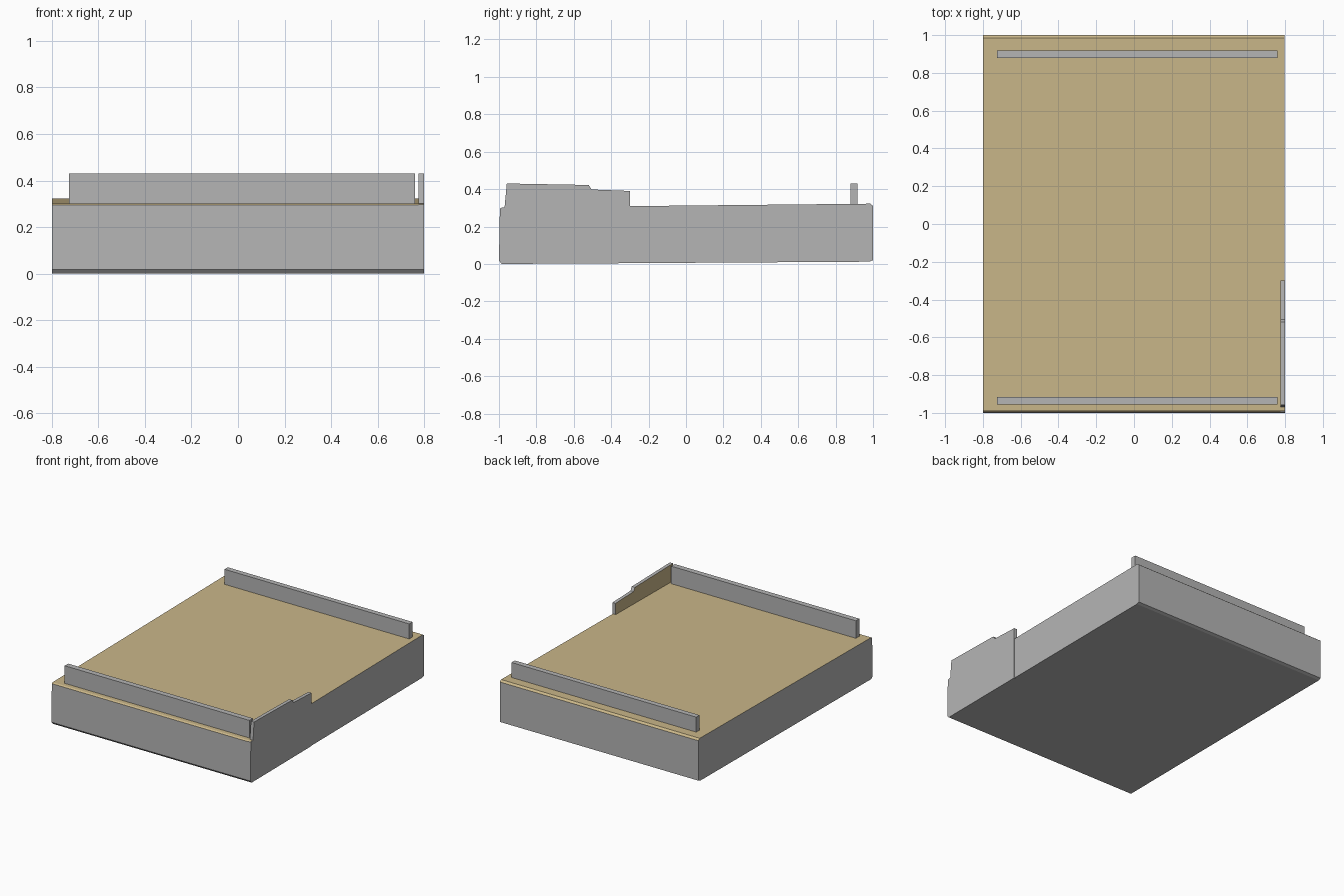
import bpy
import bmesh

cube = bpy.data.objects.get("Cube")
if cube:
    bpy.data.objects.remove(cube, do_unlink=True)


def make_material(name, rgb):
    mat = bpy.data.materials.new(name)
    mat.use_nodes = True
    colour = (*rgb, 1.0)
    mat.diffuse_color = colour
    mat.node_tree.nodes["Principled BSDF"].inputs["Base Color"].default_value = colour
    return mat


GREY = make_material("grey metal", (0.46, 0.46, 0.46))
TAN = make_material("tan deck", (0.59, 0.47, 0.25))


def extrude_side_profile(name, profile, x0, x1, is_tan=None):
    """Extrude a (y, z) outline from x0 to x1; is_tan picks the tan faces."""
    bm = bmesh.new()
    face = bm.faces.new([bm.verts.new((x0, y, z)) for y, z in profile])
    grown = bmesh.ops.extrude_face_region(bm, geom=[face])["geom"]
    verts = [v for v in grown if isinstance(v, bmesh.types.BMVert)]
    bmesh.ops.translate(bm, verts=verts, vec=(x1 - x0, 0, 0))
    bmesh.ops.recalc_face_normals(bm, faces=bm.faces)
    for f in bm.faces:
        f.material_index = int(bool(is_tan and is_tan(f.normal)))
    mesh = bpy.data.meshes.new(name)
    bm.to_mesh(mesh)
    bm.free()
    for mat in (GREY, TAN):
        mesh.materials.append(mat)
    obj = bpy.data.objects.new(name, mesh)
    bpy.context.collection.objects.link(obj)
    return obj


# Slightly sloping base with chamfered front and back edges
base_profile = [
    (-0.985, 0.0), (0.98, 0.012), (1.0, 0.02), (1.0, 0.31),
    (0.985, 0.322), (-0.985, 0.302), (-0.995, 0.295), (-1.0, 0.017),
]
extrude_side_profile("base", base_profile, -0.8, 0.797, lambda n: n.z > 0.5)

# Stepped side panel, tan on its inner face
panel_profile = [
    (-0.985, 0.0), (-0.3, 0.004), (-0.3, 0.39), (-0.505, 0.398),
    (-0.52, 0.422), (-0.958, 0.43), (-0.97, 0.302), (-0.995, 0.297), (-1.0, 0.017),
]
extrude_side_profile("side_panel", panel_profile, 0.775, 0.8, lambda n: n.x < -0.5)

# Upright rails across the front and back
for name, y0, y1, z0 in (("front_rail", -0.955, -0.915, 0.295),
                         ("back_rail", 0.88, 0.918, 0.315)):
    outline = [(y0, z0), (y1, z0), (y1, 0.43), (y0, 0.43)]
    extrude_side_profile(name, outline, -0.725, 0.76)
